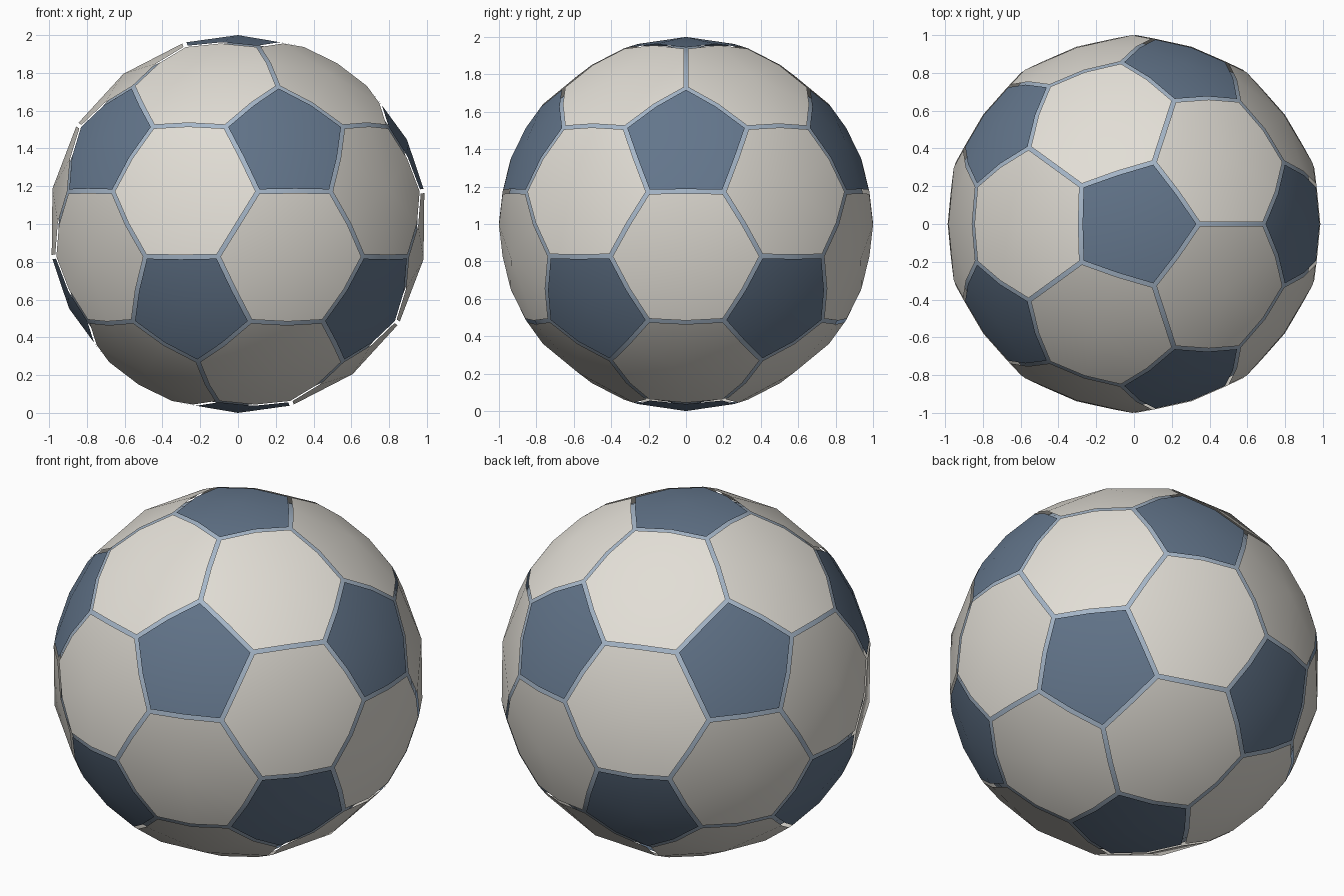
import bpy, bmesh
from math import sin, cos, atan2, pi, sqrt
from mathutils import Vector

SEAM = 0.012          # inset of each panel from the seam centre line
LINING_RADIUS = 0.965

cube = bpy.data.objects.get("Cube")
if cube:
    bpy.data.objects.remove(cube, do_unlink=True)


def material(name, colour):
    mat = bpy.data.materials.new(name)
    mat.use_nodes = True
    rgba = (*colour, 1.0)
    mat.diffuse_color = rgba
    bsdf = next(n for n in mat.node_tree.nodes if n.type == 'BSDF_PRINCIPLED')
    bsdf.inputs["Base Color"].default_value = rgba
    return mat


off_white = material("off_white", (0.76, 0.73, 0.67))
slate_blue = material("slate_blue", (0.125, 0.18, 0.26))
pale_blue = material("pale_blue", (0.38, 0.47, 0.58))

# Icosahedron directions: two poles and two rings of five
height, ring = 1 / sqrt(5), 2 / sqrt(5)
tips = [Vector((0, 0, 1)), Vector((0, 0, -1))]
for i in range(5):
    a = 2 * pi * i / 5
    upper = Vector((ring * cos(a), ring * sin(a), height))
    tips += [upper, -upper]


def near(a, b):
    return 0.4 < a.dot(b) < 0.9


def sort_around(centre, points):
    """Order points anticlockwise as seen from outside."""
    u = (points[0] - centre * points[0].dot(centre)).normalized()
    v = centre.cross(u)
    return sorted(points, key=lambda p: atan2(p.dot(v), p.dot(u)))


# Five-sided outlines sit on the tips, six-sided ones on the triangles between
pentagons, hexagons = [], []
for i, a in enumerate(tips):
    corners = [(2 * a + b) / 3 for b in tips if near(a, b)]
    pentagons.append((a, sort_around(a, corners)))
    for j, b in enumerate(tips[:i]):
        for c in tips[:j]:
            if near(a, b) and near(b, c) and near(a, c):
                tri = (a, b, c)
                corners = [(2 * p + q) / 3 for p in tri for q in tri if p is not q]
                centre = (a + b + c).normalized()
                hexagons.append((centre, sort_around(centre, corners)))


def add_panel(bm, centre, corners, inset, radius):
    """Domed panel: one quad per corner, every point pushed out to the ball."""
    corners = [p.normalized() for p in corners]
    middle = sum(corners, Vector()) / len(corners)
    inradius = ((corners[0] + corners[1]) / 2 - middle).length
    corners = [p.lerp(middle, inset / inradius) for p in corners]
    count = len(corners)
    mids = [corners[i] + corners[(i + 1) % count] for i in range(count)]
    hub, *rim = [bm.verts.new(p.normalized() * radius)
                 for p in [centre] + corners + mids]
    points, halves = rim[:count], rim[count:]
    for i in range(count):
        bm.faces.new((hub, halves[i - 1], points[i], halves[i]))


def make_object(name, panels, mat, inset=SEAM, radius=1.0):
    bm = bmesh.new()
    for centre, corners in panels:
        add_panel(bm, centre, corners, inset, radius)
    bmesh.ops.remove_doubles(bm, verts=bm.verts, dist=0.001)
    for face in bm.faces:
        face.smooth = True
    mesh = bpy.data.meshes.new(name)
    bm.to_mesh(mesh)
    bm.free()
    mesh.materials.append(mat)
    obj = bpy.data.objects.new(name, mesh)
    obj.location.z = 1.0
    bpy.context.collection.objects.link(obj)
    return obj


# Separate panels floating just above a closed lining
make_object("light_hexagon_panels", hexagons, off_white)
make_object("dark_pentagon_panels", pentagons, slate_blue)
make_object("seam_lining", hexagons + pentagons, pale_blue, 0.0, LINING_RADIUS)
